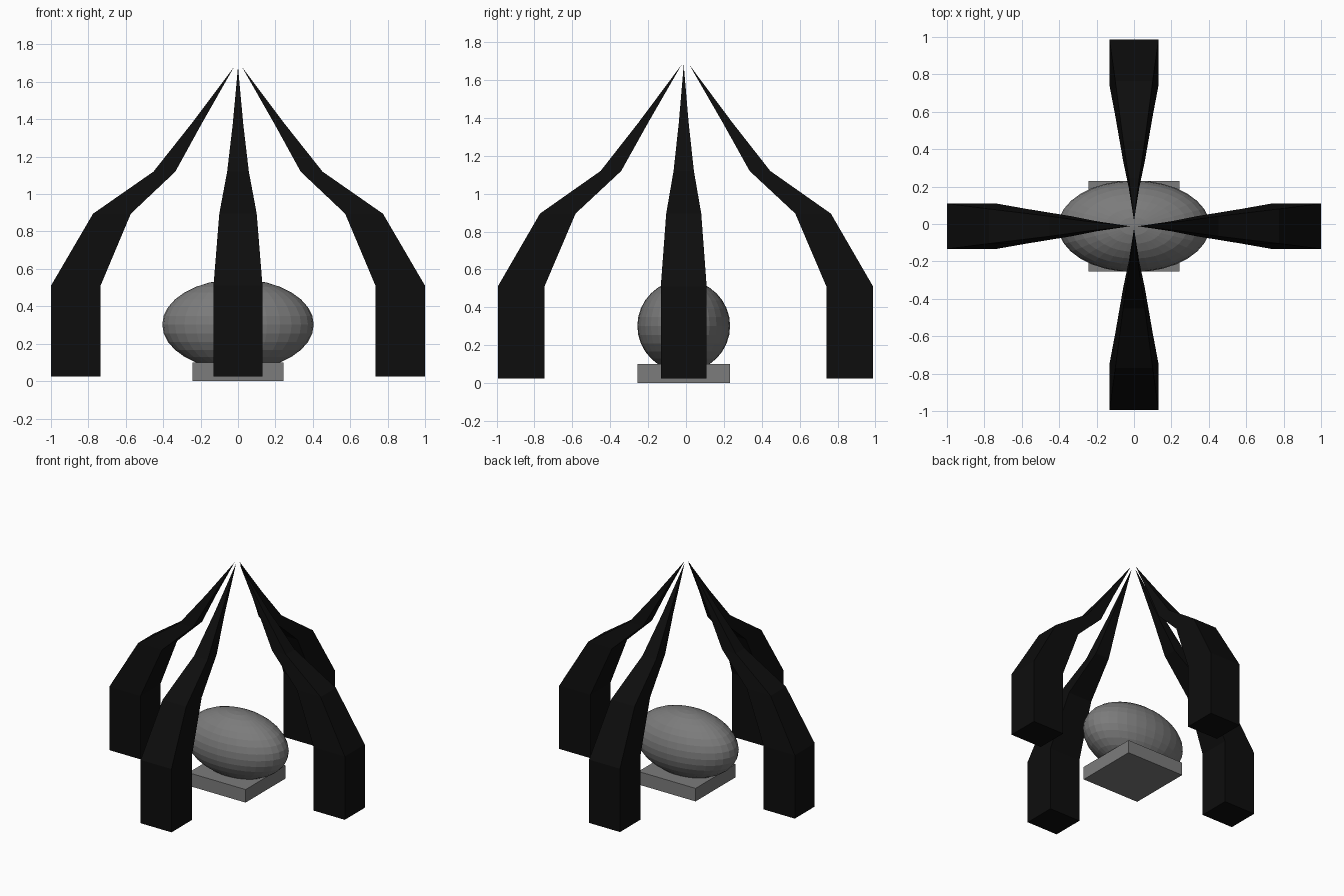
import bpy, bmesh, math
from mathutils import Matrix

if "Cube" in bpy.data.objects:
    bpy.data.objects.remove(bpy.data.objects["Cube"])


def material(name, value):
    m = bpy.data.materials.new(name)
    m.diffuse_color = (value, value, value, 1)
    m.use_nodes = True
    m.node_tree.nodes["Principled BSDF"].inputs["Base Color"].default_value = m.diffuse_color
    return m


black = material("black", 0.004)
grey = material("mid_grey", 0.2)
CY = -0.012  # the set sits slightly forward of centre

# leg rings: height, inner reach, outer reach, half width
RINGS = [(0.024, 0.735, 1.0, 0.131), (0.51, 0.735, 1.0, 0.131),
         (0.895, 0.573, 0.775, 0.10), (1.12, 0.335, 0.452, 0.058),
         (1.375, 0.195, 0.25, 0.028)]
TIP = (0.021, 0, 1.68)


def leg(name, angle, depth, width, offset):
    """Tapering four-sided arm rising from a square foot to a point."""
    bm = bmesh.new()
    rings = []
    for z, a, b, w in RINGS:
        w *= width
        mid, half = (a + b) / 2, (b - a) / 2 * depth
        a, b = mid - half, mid + half
        rings.append([bm.verts.new(p) for p in
                      ((a, -w, z), (b, -w, z), (b, w, z), (a, w, z))])
    bm.faces.new(rings[0][::-1])
    for r, s in zip(rings, rings[1:]):
        for i in range(4):
            j = (i + 1) % 4
            bm.faces.new((r[i], r[j], s[j], s[i]))
    tip = bm.verts.new(TIP)
    for i in range(4):
        bm.faces.new((rings[-1][i], rings[-1][(i + 1) % 4], tip))
    bmesh.ops.transform(bm, verts=bm.verts, matrix=Matrix.Translation(
        (0, offset, 0)) @ Matrix.Rotation(angle, 4, 'Z'))
    bmesh.ops.recalc_face_normals(bm, faces=bm.faces)
    me = bpy.data.meshes.new(name)
    bm.to_mesh(me)
    bm.free()
    me.materials.append(black)
    bpy.context.collection.objects.link(bpy.data.objects.new(name, me))


# four legs; the side pair is slightly narrower across, the other in depth
leg("right_leg", 0, 1, 0.925, CY)
leg("left_leg", math.pi, 1, 0.925, CY)
leg("back_leg", math.pi / 2, 0.93, 1, -0.003)
leg("front_leg", -math.pi / 2, 0.93, 1, -0.003)

# square plinth
bpy.ops.mesh.primitive_cube_add(size=1, location=(0, CY, 0.05))
base = bpy.context.object
base.name = "plinth"
base.scale = (0.486, 0.486, 0.1)
base.data.materials.append(grey)

# flat-faced egg-shaped body
bpy.ops.mesh.primitive_uv_sphere_add(segments=32, ring_count=16, radius=1,
                                     location=(0, CY, 0.302))
body = bpy.context.object
body.name = "oval_body"
body.scale = (0.405, 0.245, 0.243)
body.data.materials.append(grey)
